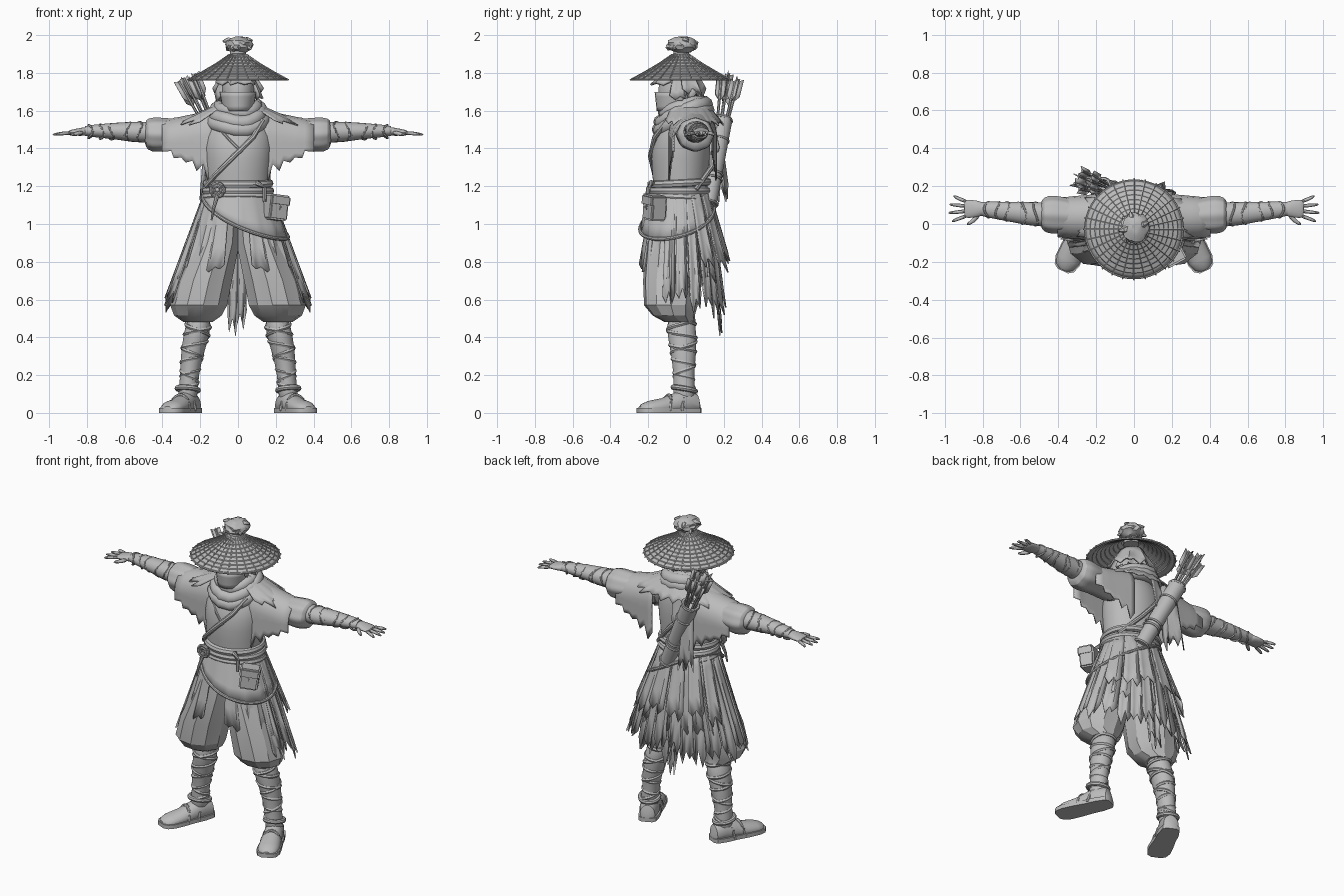
import bpy, bmesh, random
from math import sin, cos, pi, radians
from mathutils import Vector as V, Matrix

random.seed(4)
if "Cube" in bpy.data.objects:
    bpy.data.objects.remove(bpy.data.objects["Cube"])
GREY = (0.5, 0.5, 0.5, 1)
mat = bpy.data.materials.new("plain_grey")
mat.use_nodes = True
mat.diffuse_color = GREY
mat.node_tree.nodes["Principled BSDF"].inputs["Base Color"].default_value = GREY
bm = bmesh.new()  # the part being built


def finish(name, pair=False, thick=0, sub=0, angle=40, place=None):
    """Turn the current part into an object, or a mirrored left and right pair."""
    if place:
        bmesh.ops.transform(bm, matrix=place, verts=bm.verts)
    bmesh.ops.recalc_face_normals(bm, faces=bm.faces)
    for prefix in (("left_", "right_") if pair else ("",)):
        if prefix == "right_":
            bmesh.ops.scale(bm, vec=(-1, 1, 1), verts=bm.verts)
            bmesh.ops.reverse_faces(bm, faces=bm.faces)
        mesh = bpy.data.meshes.new(prefix + name)
        bm.to_mesh(mesh)
        mesh.materials.append(mat)
        ob = bpy.data.objects.new(prefix + name, mesh)
        bpy.context.collection.objects.link(ob)
        bpy.ops.object.select_all(action="DESELECT")
        ob.select_set(True)
        bpy.context.view_layer.objects.active = ob
        bpy.ops.object.shade_smooth_by_angle(angle=radians(angle))
        if thick:
            ob.modifiers.new("thickness", "SOLIDIFY").thickness = thick
        if sub:
            ob.modifiers.new("smooth", "SUBSURF").levels = sub
    bm.clear()


def skin(loops, closed=True, caps=True):
    rows = [[bm.verts.new(p) for p in loop] for loop in loops]
    n = len(rows[0])
    for a, b in zip(rows, rows[1:]):
        for i in range(n if closed else n - 1):
            k = (i + 1) % n
            bm.faces.new((a[i], a[k], b[k], b[i]))
    if closed and caps:
        bm.faces.new(rows[0])
        bm.faces.new(rows[-1])


def tube(rings, axis="z", n=20, folds=0, depth=0, floor=-1):
    """Loft elliptical rings (x, y, z, half width, half depth) along an axis."""
    s, t = [V([float(c == k) for c in "xyz"]) for k in "xyz" if k != axis]
    loops = [[V((x, y, z)) + (s * a * cos(g) + t * b * sin(g)) * (1 + depth * cos(folds * g))
              for g in (2 * pi * i / n for i in range(n))] for x, y, z, a, b in rings]
    skin([[V((p.x, p.y, max(p.z, floor))) for p in loop] for loop in loops])


def cord(pts, r, loop=False, n=8, tip=1.0):
    """Sweep a round section along a path."""
    pts = [V(p) for p in pts]
    m = len(pts)
    loops = []
    for i, p in enumerate(pts):
        d = pts[(i + 1) % m] - pts[i - 1] if loop else pts[min(i + 1, m - 1)] - pts[max(i - 1, 0)]
        side = d.cross(V((0, 0, 1)) if abs(d.normalized().z) < 0.9 else V((0, 1, 0))).normalized()
        up = side.cross(d).normalized()
        q = r * (1 + (tip - 1) * i / (m - 1))
        loops.append([p + q * (side * cos(g) + up * sin(g)) for g in (2 * pi * k / n for k in range(n))])
    skin(loops + loops[:1] if loop else loops, caps=not loop)


def ellipse(x, y, z, a, b, tilt=0, n=40):
    return [(x + a * cos(g), y + b * sin(g), z + tilt * sin(g)) for g in (2 * pi * i / n for i in range(n))]


def sheet(point, cols, rows):
    """Cloth from point(u, v, jag), with one random jag per column for a torn hem."""
    jags = [random.uniform(0.2, 1) * (-1) ** (i + 1) for i in range(cols + 1)]
    skin([[point(i / cols, j / rows, jags[i]) for i in range(cols + 1)] for j in range(rows + 1)], closed=False)


def drape(top, low, start, end, cols=24, jag=0.15, pleat=0.02, hem=lambda g: 1):
    """Torn cloth between two ellipses over a range of degrees (front is -90)."""
    def point(u, v, j):
        g = radians(start + (end - start) * u)
        t = v * hem(g) * (1 + jag * j)
        x, y, z, a, b = [p + (q - p) * t for p, q in zip(top, low)]
        k = 1 + pleat * t * cos(u * cols * pi * 0.66) / max(a, 0.1)
        return V((x + a * k * cos(g), y + b * k * sin(g), z))
    sheet(point, cols, 4)


# Torso, belt and sash
tube([(0, -.03, .98, .17, .14), (0, -.03, 1.2, .165, .14), (0, -.03, 1.35, .185, .16), (0, -.02, 1.47, .19, .15),
      (0, 0, 1.56, .15, .11), (0, 0, 1.62, .07, .07)], n=28)
finish("torso", sub=1)
for i, z in enumerate((1.14, 1.175, 1.215)):
    cord(ellipse(0, -.03, z, .174 - .004 * i, .146, .008 * (i - 1)), .022, loop=True)
finish("belt")
waist = (0, -.03, 1.2, .17, .15)
slant = lambda g: .55 + .45 * cos(g + .5)
drape(waist, (0, -.03, .92, .27, .23), -180, 180, 48, 0, .006, slant)
finish("sash", thick=.008)
cord([((.17 + .1 * slant(g)) * cos(g), -.03 + (.15 + .08 * slant(g)) * sin(g), 1.2 - .28 * slant(g))
      for g in (pi * i / 24 for i in range(48))], .01, loop=True)
finish("sash_edge")
cord([(-.17, -.1, 1.2), (-.12, -.165, 1.26), (-.02, -.188, 1.36), (.08, -.165, 1.46), (.13, -.1, 1.55)], .014)
cord([(-.12, -.11, 1.53), (-.04, -.165, 1.44), (.02, -.184, 1.38)], .008)
cord([(-.16, .06, 1.58), (-.08, .13, 1.45), (.05, .135, 1.3), (.16, .05, 1.18)], .014)
finish("chest_straps")

# Belt knot and coil
for r in (.035, .02):
    cord([(-.11 + r * cos(g), -.195, 1.18 + r * sin(g)) for g in (pi * i / 8 for i in range(16))], .01, loop=True)
cord([(-.11, -.2, 1.15), (-.13, -.215, 1.08), (-.14, -.22, 1.02)], .012, tip=.4)
cord([(.1, -.18, 1.22), (.14, -.2, 1.19), (.14, -.205, 1.12)], .016, tip=.6)
finish("belt_knot")

# Hip pouch with flap
for at, size in (((0, 0, -.005), (.11, .09, .13)), ((0, -.006, .035), (.118, .095, .06)), ((0, -.05, 0), (.022, .02, .03))):
    bmesh.ops.create_cube(bm, size=1, matrix=Matrix.LocRotScale(V(at), None, V(size)))
bmesh.ops.bevel(bm, geom=bm.edges[:], offset=.009, segments=2, affect="EDGES")
finish("hip_pouch", place=Matrix.Translation((.2, -.165, 1.09)) @ Matrix.Rotation(.5, 4, "Z") @ Matrix.Rotation(.12, 4, "Y"))

# Baggy trousers
tube([(.08, -.03, 1.08, .09, .13), (.11, -.05, .9, .12, .16), (.175, -.07, .7, .145, .155), (.205, -.08, .57, .15, .14),
      (.21, -.065, .515, .125, .11), (.21, -.03, .48, .075, .08)], n=22, folds=11, depth=.025)
finish("trouser_leg", pair=True, angle=25)

# Skirt: pleated front panels, then loose torn strips around the sides and back
drape(waist, (0, -.03, .66, .34, .24), -76, 14, 18, .04, .014, lambda g: .96 + .13 * g)
finish("front_skirt", pair=True, thick=.007, angle=25)
drape(waist, (0, -.01, .72, .32, .19), 5, 175, 30, .07, .02)
finish("back_skirt", thick=.007, angle=25)
for name, low, angles, width, pair in (("side_strip", (0, -.02, .58, .39, .22), (-28, -8, 12, 32), 17, True),
                                       ("back_strip", (0, .01, .54, .31, .2), (40, 56, 72), 17, True),
                                       ("centre_tail", (0, 0, .5, .24, .18), (80, 90), 14, False),
                                       ("upper_strip", (0, .01, .8, .31, .22), (20, 45, 66, 92, 120, 146), 22, False)):
    for g in angles:
        reach = random.uniform(.92, 1.06)
        drape(waist, low, g, g + width, 4, .09, .012, lambda a: reach)
    finish(name + "s", pair=pair, thick=.007, angle=25)

# Shins with spiral wraps
shin = [(.2, -.03, .52, .07, .08), (.222, -.02, .4, .069, .077), (.245, -.012, .3, .06, .066),
        (.256, -.012, .2, .049, .054), (.264, -.01, .12, .052, .058), (.268, -.01, .05, .05, .056)]
tube(shin)
finish("shin", pair=True, sub=1)
for turns, phase in ((5, 0), (-3, 1)):
    path = []
    for i in range(81):
        z, g = .49 - .37 * i / 80, phase + turns * pi * i / 40
        a, b = next(pair for pair in zip(shin, shin[1:]) if z >= pair[1][2])
        x, y, z, rx, ry = [p + (q - p) * (a[2] - z) / (a[2] - b[2]) for p, q in zip(a, b)]
        path.append((x + (rx - .005) * cos(g), y + (ry - .005) * sin(g), z))
    cord(path, .011, n=6)
finish("shin_wraps", pair=True)

# Shoes with cuffs and soles, turned outwards
turn = Matrix.Translation((.262, 0, 0)) @ Matrix.Rotation(.43, 4, "Z")
shoe = [(.075, .025, .05), (.06, .045, .1), (0, .056, .13), (-.07, .056, .105), (-.14, .062, .078), (-.21, .063, .065),
        (-.25, .05, .05), (-.268, .025, .035)]
tube([(0, y, h * .4, w, h * .6) for y, w, h in shoe], "y", floor=.015)
cord(ellipse(0, -.01, .125, .055, .06, -.012, 20), .014, loop=True)
for y in (-.05, -.12):
    cord([(.058 * cos(g), y + .02 * sin(g), (.1 + .4 * y / 3) * sin(g) + .01) for g in (pi * i / 12 for i in range(13))], .01)
finish("shoe", pair=True, place=turn)
skin([[V((s * (w + .006), y * 1.02, z)) for s, part in ((1, shoe), (-1, shoe[::-1])) for y, w, h in part]
      for z in (0, .025)])
finish("sole", pair=True, place=turn)

# Arms: sleeve, wrapped forearm, hand
tube([(.12, .02, 1.48, .09, .085), (.3, .04, 1.475, .085, .08), (.36, .045, 1.475, .092, .082),
      (.43, .05, 1.472, .102, .092), (.48, .05, 1.475, .09, .084), (.495, .05, 1.48, .06, .055)], "x", 32, 8, .035)
finish("sleeve", pair=True, sub=1)
tube([(.47, .05, 1.485, .064, .056), (.56, .055, 1.488, .061, .053), (.66, .065, 1.492, .052, .043),
      (.76, .075, 1.493, .043, .033), (.81, .08, 1.492, .036, .026)], "x")
for i, x in enumerate((.52, .58, .6, .67, .72, .78)):
    r = .061 - .004 * i
    cord([(x + .012 * sin(2 * g + i), .053 + .0045 * i + r * cos(g), 1.489 + r * .84 * sin(g))
          for g in (pi * k / 10 for k in range(20))], .006, loop=True, n=6)
finish("forearm", pair=True)
tube([(.79, .08, 1.492, .034, .024), (.83, .08, 1.488, .045, .022), (.88, .08, 1.484, .05, .016),
      (.9, .08, 1.482, .045, .012)], "x")
for i, out in enumerate((.965, .985, .98, .955)):
    y, spread = .045 + .024 * i, i - 1.5
    cord([(.88, y, 1.482), (.93, y + .012 * spread, 1.48), (out, y + .022 * spread, 1.472)], .0125, tip=.65)
cord([(.82, .05, 1.485), (.85, .015, 1.478), (.885, -.005, 1.472)], .015, tip=.6)
finish("hand", pair=True, sub=1)


def over_arm(u, v, j):
    """Cloth draped across the arm, shorter towards the hand."""
    x, w, s = .13 + .26 * u, .13 - .025 * u, 2 * v - 1
    g = min(1, 2 * abs(s)) * pi / 2
    drop = max(0, 2 * abs(s) - 1) * .21 * (1.05 - .8 * u) * (1 + .22 * j)
    return V((x + .015 * j * u, .035 + w * sin(g) * (1 if s > 0 else -1), 1.605 - .055 * u - w * (1 - cos(g)) - drop))


# Torn shoulder flaps, mantle and scarf
sheet(over_arm, 9, 16)
finish("shoulder_flap", pair=True, thick=.008)
drape((0, .01, 1.64, .1, .1), (0, .02, 1.54, .32, .17), -50, 230, 40, .18, .01)
drape((0, .02, 1.6, .14, .12), (0, .03, 1.38, .22, .14), 95, 165, 8, .25, .02)
finish("mantle", thick=.007)
drape((-.14, .14, 1.55, .05, .04), (-.16, .18, 1.16, .07, .045), -40, 130, 7, .15, .02)
finish("scarf_tail", thick=.007)
for z, a, b, tilt, r in ((1.62, .095, .095, .03, .036), (1.59, .118, .115, .05, .04), (1.555, .135, .125, .055, .038)):
    cord([V(p) + V((0, .004 * cos(9 * i), .006 * sin(7 * i))) for i, p in enumerate(ellipse(0, -.015, z, a, b, tilt, 30))],
         r, loop=True, n=10)
finish("scarf")

# Head, face mask and hair
tube([(0, -.03, 1.55, .06, .06), (0, -.055, 1.6, .06, .075), (0, -.055, 1.65, .08, .095), (0, -.045, 1.72, .088, .105),
      (0, -.035, 1.78, .085, .1), (0, -.03, 1.84, .045, .05)])
finish("head", sub=1)
drape((0, -.05, 1.7, .09, .108), (0, -.055, 1.6, .072, .092), -180, 180, 24, 0, 0)
finish("face_mask", thick=.008)
for low, start, end, cols in (((0, -.03, 1.67, .115, .11), -25, 205, 20), ((0, -.01, 1.7, .13, .11), 0, 180, 12),
                              ((0, -.05, 1.745, .115, .12), -160, -20, 8)):
    drape((0, -.03, 1.82, .07, .08), low, start, end, cols, .18, .02)
finish("hair", thick=.01)


def hat(g, v, lift=0):
    r = .035 + .223 * v
    return V((r * cos(g), -.028 + r * sin(g), 1.905 - .14 * v ** .85 + lift))


# Woven hat with stepped rings and radial ribs
skin([[hat(2 * pi * i / 48, min(1, k / 9 + d), .004 * up) for i in range(48)]
      for k in range(9) for d, up in ((0, 0), (.1, 1))], caps=False)
finish("hat", thick=.008, angle=25)
for i in range(28):
    cord([hat(2 * pi * i / 28, v, .003) for v in (.05, .35, .7, 1.05)], .004, n=5)
cord([hat(2 * pi * i / 48, 1) for i in range(48)], .006, loop=True, n=6)
finish("hat_ribs")

# Topknot with rough tufts
tube([(0, -.025, 1.87, .045, .045), (0, -.025, 1.93, .04, .04)])
bmesh.ops.create_icosphere(bm, subdivisions=3, radius=1,
                           matrix=Matrix.LocRotScale(V((.005, -.02, 1.948)), None, V((.072, .08, .044))))
for v in bm.verts[-162:]:
    v.co += V((v.co.x, v.co.y + .02, v.co.z - 1.948)) * random.uniform(-.1, .1)
for g in range(9):
    d, c = V((.075 * cos(2.4 * g), .08 * sin(2.4 * g), random.uniform(-.03, .02))), V((0, -.02, 1.95))
    cord([c + d * .3, c + d * .75 + V((0, 0, .01)), c + d * 1.08], .03, n=6, tip=.2)
finish("topknot", angle=30)

# Quiver with arrows, tilted across the back
base, mouth = V((.05, .115, 1.1)), V((-.17, .195, 1.56))
size = (mouth - base).length
place = Matrix.Translation(base) @ (mouth - base).to_track_quat("Z", "Y").to_matrix().to_4x4()
tube([(0, 0, 0, .046, .046), (0, 0, size, .052, .052), (0, 0, size, .042, .042), (0, 0, size - .05, .04, .04)])
for t in (.02, .3, .36, .75, .98):
    cord(ellipse(0, 0, size * t, .049, .049, n=20), .008, loop=True, n=6)
finish("quiver", place=place)
for i in range(7):
    g = pi * i / 3.5
    foot, head = V((.022 * cos(g), .022 * sin(g), size - .1)), V((.05 * cos(g), .05 * sin(g), size + .24 - .03 * (i % 2)))
    cord([foot, head], .007, n=6)
    a, b = foot.lerp(head, .6), foot.lerp(head, .97)
    for h in (g, g + 2.1, g + 4.2):
        side = V((cos(h), sin(h), 0)) * .027
        bm.faces.new([bm.verts.new(p) for p in (a, a.lerp(b, .3) + side, b + side + V((0, 0, .015)), b)])
finish("arrows", thick=.004, place=place)
